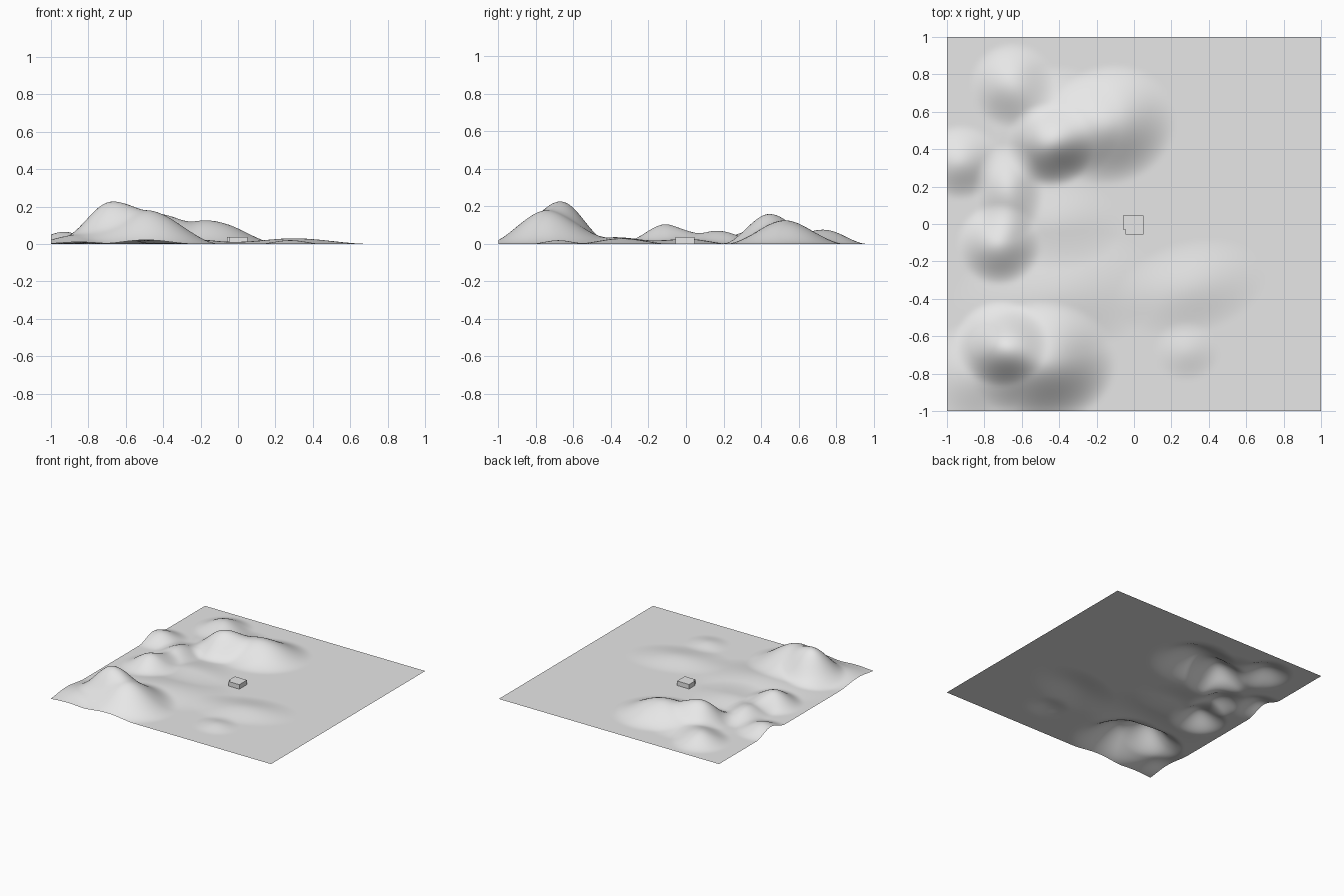
import bpy, bmesh, math

old = bpy.data.objects.get("Cube")
if old:
    bpy.data.objects.remove(old, do_unlink=True)

# Single plain material
grey = bpy.data.materials.new("light_grey")
grey.use_nodes = True
colour = (0.8, 0.8, 0.8, 1)
grey.diffuse_color = colour
grey.node_tree.nodes["Principled BSDF"].inputs["Base Color"].default_value = colour


def add_object(name, bm):
    mesh = bpy.data.meshes.new(name)
    bm.to_mesh(mesh)
    bm.free()
    mesh.materials.append(grey)
    obj = bpy.data.objects.new(name, mesh)
    bpy.context.collection.objects.link(obj)
    return obj


def add_box(name, low, high):
    bm = bmesh.new()
    bmesh.ops.create_cube(bm, size=1)
    for v in bm.verts:
        v.co = [(a + b) / 2 + c * (b - a) for a, b, c in zip(low, high, v.co)]
    return add_object(name, bm)


# Hills: centre x, centre y, height, radius x, radius y, turn in degrees
HILLS = [
    (-0.71, -0.64, 0.145, 0.25, 0.23, 0),    # tall front peak
    (-0.49, -0.74, 0.180, 0.40, 0.33, 0),    # front shoulder
    (-0.85, -0.80, 0.050, 0.28, 0.28, 0),    # corner rise
    (-0.72, -0.11, 0.105, 0.23, 0.22, 0),    # middle knoll
    (-0.67, 0.17, 0.070, 0.19, 0.26, 0),     # saddle
    (-0.45, 0.42, 0.110, 0.24, 0.23, 0),     # back peak
    (-0.42, 0.53, 0.060, 0.35, 0.32, 0),     # back peak base
    (-0.13, 0.53, 0.118, 0.36, 0.32, 20),    # long back ridge
    (-0.65, 0.74, 0.075, 0.23, 0.23, 0),     # rear knoll
    (-0.93, 0.33, 0.065, 0.22, 0.20, 0),     # side knoll
    (-0.42, -0.38, 0.036, 0.58, 0.34, 10),   # low front swell
    (0.30, -0.34, 0.030, 0.42, 0.25, 15),    # low right swell
    (-0.42, 0.00, 0.028, 0.36, 0.25, 0),     # low middle swell
    (0.28, -0.68, 0.020, 0.18, 0.16, 0),     # small front bump
]


def height(x, y):
    total = 0
    for cx, cy, h, rx, ry, turn in HILLS:
        a = math.radians(turn)
        dx, dy = x - cx, y - cy
        u = (dx * math.cos(a) + dy * math.sin(a)) / rx
        v = (dy * math.cos(a) - dx * math.sin(a)) / ry
        s = max(0, 1 - math.hypot(u, v))
        total += h * s * s * (3 - 2 * s)
    return total


# Rolling ground sheet
bm = bmesh.new()
bmesh.ops.create_grid(bm, x_segments=120, y_segments=120, size=1)
for v in bm.verts:
    v.co.z = height(v.co.x, v.co.y)
for f in bm.faces:
    f.smooth = True
add_object("ground", bm)

# Small block with a shallow step on its right side
add_box("block", (-0.046, -0.055, 0), (0.05, 0.045, 0.037))
add_box("block_step", (-0.06, -0.03, 0), (-0.046, 0.045, 0.037))
